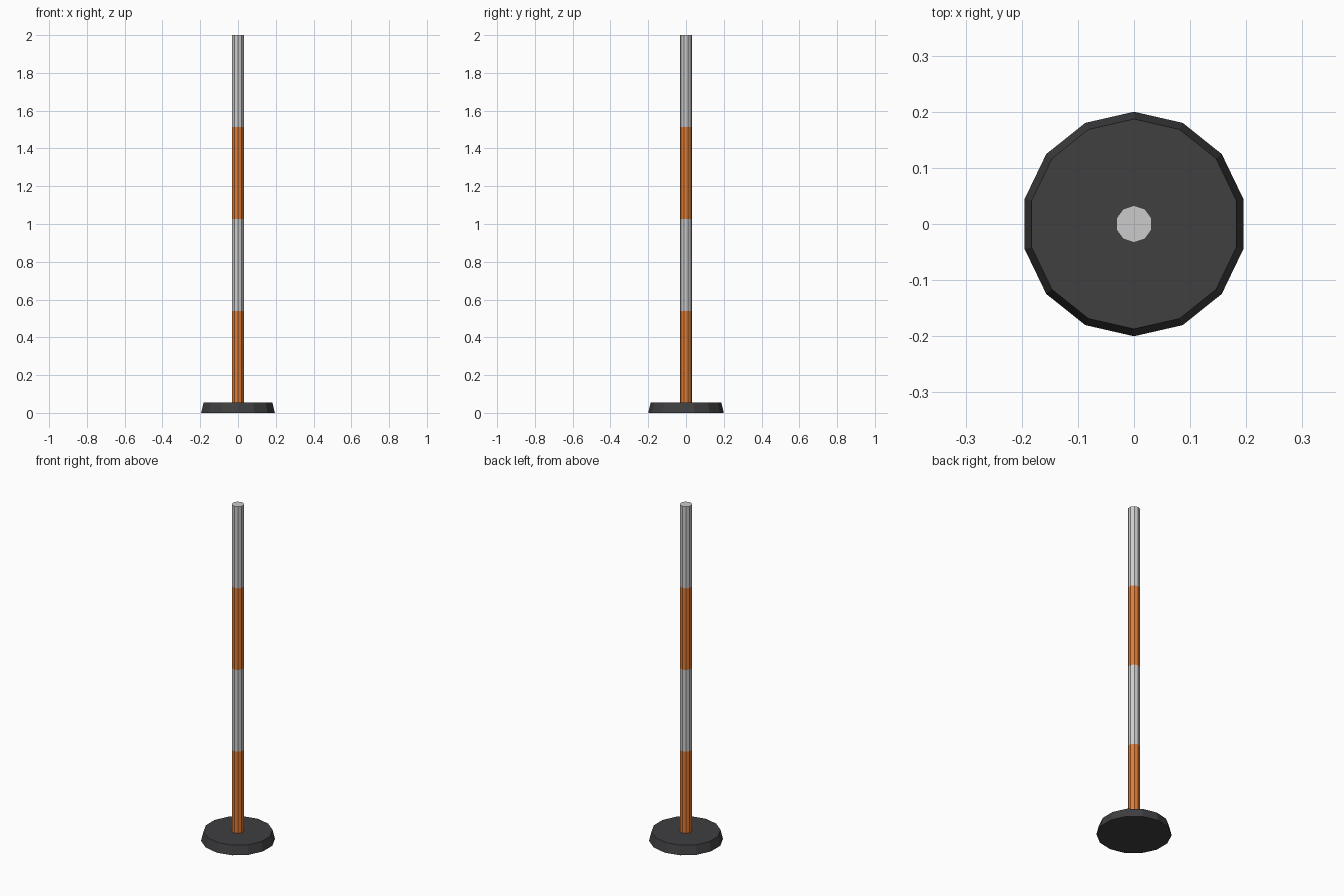
import bpy

if "Cube" in bpy.data.objects:
    bpy.data.objects.remove(bpy.data.objects["Cube"])

BASE_H = 0.054
BANDS = 4
BAND_H = (2.0 - BASE_H) / BANDS


def material(name, rgb):
    mat = bpy.data.materials.new(name)
    mat.diffuse_color = (*rgb, 1.0)
    mat.use_nodes = True
    mat.node_tree.nodes["Principled BSDF"].inputs["Base Color"].default_value = mat.diffuse_color
    return mat


def frustum(name, sides, r_bottom, r_top, z, height, mat=None):
    bpy.ops.mesh.primitive_cone_add(vertices=sides, radius1=r_bottom, radius2=r_top,
                                    depth=height, location=(0, 0, z + height / 2))
    obj = bpy.context.object
    obj.name = name
    if mat:
        obj.data.materials.append(mat)
    return obj


rubber = material("dark_rubber", (0.05, 0.05, 0.053))
orange = material("orange_paint", (0.75, 0.2, 0.035))

# Weighted foot: 14-sided, slightly tapered
frustum("base", 14, 0.2, 0.187, 0, BASE_H, rubber)

# Pole: alternating orange and grey bands, 10-sided
for i in range(BANDS):
    frustum(f"pole_band_{i + 1}", 10, 0.033, 0.033, BASE_H + i * BAND_H, BAND_H,
            orange if i % 2 == 0 else None)
